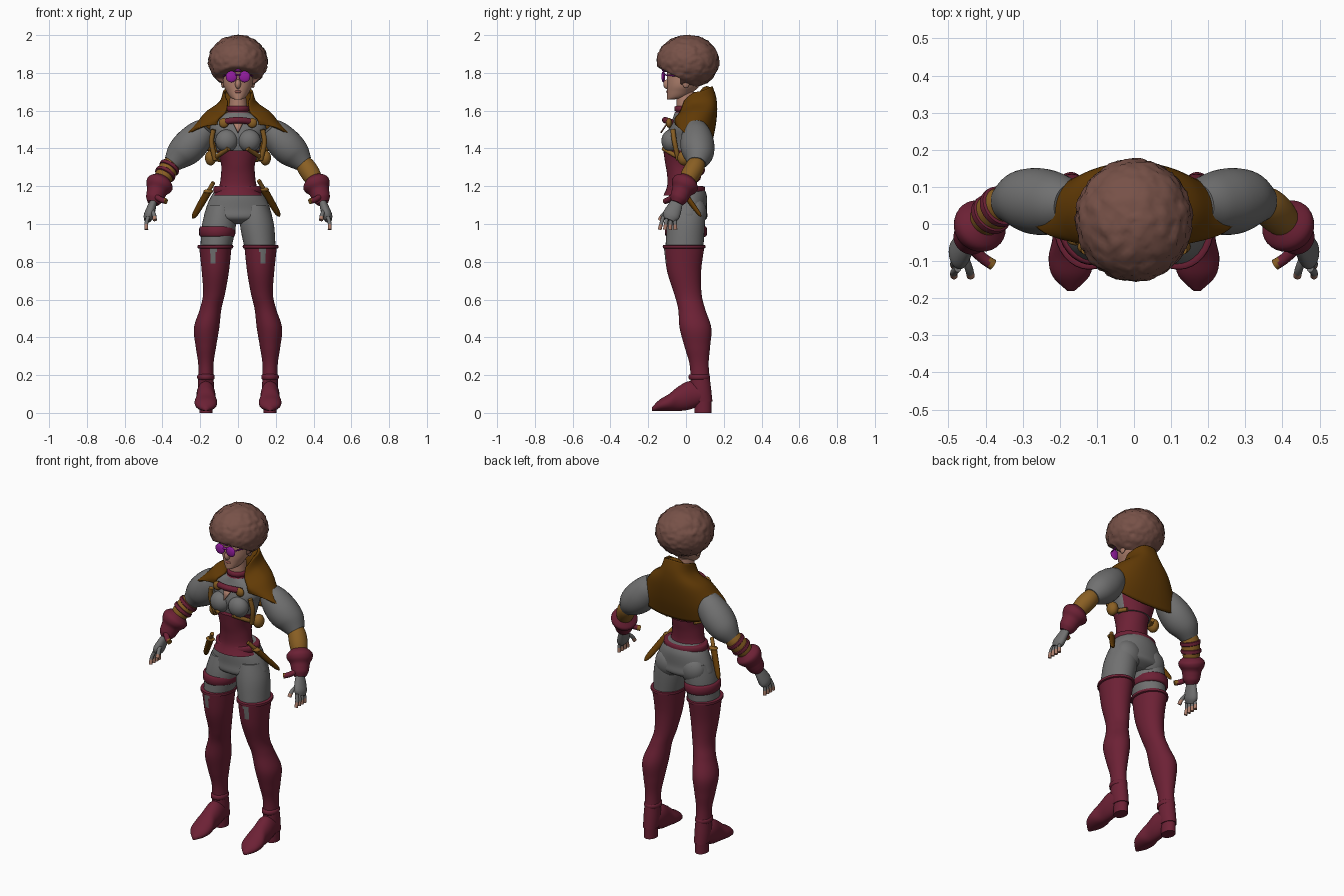
import bpy, bmesh, math
from mathutils import Vector, Matrix, noise

if "Cube" in bpy.data.objects:
    bpy.data.objects.remove(bpy.data.objects["Cube"], do_unlink=True)


def material(name, *rgb):
    m = bpy.data.materials.new(name)
    colour = [(c / 255) ** 2.2 for c in rgb] + [1]
    m.use_nodes = True
    m.diffuse_color = colour
    m.node_tree.nodes["Principled BSDF"].inputs["Base Color"].default_value = colour
    return m


HAIR = material("hair brown", 118, 82, 73)
SKIN = material("warm skin", 172, 126, 108)
GREY = material("grey cloth", 112, 112, 112)
RED = material("crimson leather", 108, 38, 56)
CAPE = material("dark brown cloth", 98, 61, 14)
TAN = material("tan leather", 136, 95, 40)
PURPLE = material("purple glass", 146, 34, 158)
LIPS = material("lip colour", 140, 84, 78)
X, Y, Z = Vector((1, 0, 0)), Vector((0, 1, 0)), Vector((0, 0, 1))


def finish(name, bm, mats, mirror=False, rule=None):
    """Turn a bmesh into a smooth object; rule(centre) picks the material slot."""
    bmesh.ops.recalc_face_normals(bm, faces=bm.faces)
    if rule:
        for face in bm.faces:
            face.material_index = int(rule(face.calc_center_median()))
    mesh = bpy.data.meshes.new(name)
    bm.to_mesh(mesh)
    bm.free()
    for m in mats:
        mesh.materials.append(m)
    mesh.shade_smooth()
    mesh.set_sharp_from_angle(angle=math.radians(50))
    ob = bpy.data.objects.new(name, mesh)
    bpy.context.scene.collection.objects.link(ob)
    if mirror:
        ob.modifiers.new("mirror", "MIRROR")
    return ob


def spline(rows, steps):
    """Catmull-Rom curve through rows of numbers."""
    rows = [Vector(row) for row in rows]
    last, out = len(rows) - 1, []
    for i in range(last):
        a, b, c, d = rows[max(i - 1, 0)], rows[i], rows[i + 1], rows[min(i + 2, last)]
        for s in range(steps):
            t = s / steps
            out.append(b + (c - a) * (t / 2) + (a * 2 - b * 5 + c * 4 - d) * (t * t / 2)
                       + (b * 3 - a - c * 3 + d) * (t ** 3 / 2))
    return out + [rows[last]]


def loft(name, rows, *mats, axes=None, mirror=False, rule=None, segs=32, steps=5):
    """Skin elliptical rings (x, y, z, ra, rb); rings follow the path unless axes are fixed."""
    rings = spline(rows, steps)
    bm, previous = bmesh.new(), None
    for i, row in enumerate(rings):
        if axes:
            u, v = axes
        else:
            along = Vector((rings[min(i + 1, len(rings) - 1)] - rings[max(i - 1, 0)])[:3]).normalized()
            v = (Y - along * along.dot(Y)).normalized()
            u = v.cross(along)
        centre, ring = Vector(row[:3]), []
        for k in range(segs):
            angle = math.tau * k / segs
            ring.append(bm.verts.new(centre + u * (math.cos(angle) * row[3]) + v * (math.sin(angle) * row[4])))
        if previous:
            for k in range(segs):
                n = (k + 1) % segs
                bm.faces.new((previous[k], previous[n], ring[n], ring[k]))
        else:
            bm.faces.new(ring)
        previous = ring
    bm.faces.new(previous)
    return finish(name, bm, mats, mirror, rule)


def trunk(name, rows, *mats, y=0, **options):
    """Upright body part from (height, half width, half depth) rows."""
    return loft(name, [(0, y, *row) for row in rows], *mats, axes=(X, Y), **options)


def tube(name, points, radius, *mats, **options):
    return loft(name, [(*p, radius, radius) for p in points], *mats, segs=12, **options)


def band(name, centre, width, depth, height, mat, axis=Z, mirror=False):
    """Strap with rounded lips around an axis."""
    rows = []
    for side, inset in ((-1, .01), (-.7, 0), (.7, 0), (1, .01)):
        rows.append((*(Vector(centre) + axis * (side * height / 2)), width - inset, depth - inset))
    loft(name, rows, mat, mirror=mirror, steps=2)


def ball(name, loc, size, mat, mirror=False):
    bm = bmesh.new()
    bmesh.ops.create_uvsphere(bm, u_segments=24, v_segments=16, radius=1,
                              matrix=Matrix.LocRotScale(Vector(loc), None, Vector(size)))
    return finish(name, bm, [mat], mirror)


# Head (the face line stays level while the depth grows), face and neck
skull = [(1.66, .02, .02), (1.67, .04, .05), (1.7, .06, .07), (1.75, .08, .09), (1.87, .08, .1)]
loft("head", [(0, depth - .1, z, width, depth) for z, width, depth in skull], SKIN, axes=(X, Y))
ball("nose", (0, -.1, 1.74), (.015, .02, .025), SKIN)
ball("lips", (0, -.09, 1.7), (.02, .015, .01), LIPS)
ball("ears", (.08, 0, 1.75), (.01, .02, .03), SKIN, mirror=True)
trunk("neck", [(1.5, .06, .05), (1.6, .05, .05), (1.7, .04, .05)], SKIN)
for z in (1.58, 1.61):
    band("choker", (0, 0, z), .06, .06, .03, RED)

# Hair: lumpy ball pressed back around the face
bm = bmesh.new()
bmesh.ops.create_icosphere(bm, subdivisions=5, radius=1)
for vert in bm.verts:
    d = vert.co.normalized()
    lump = 1 + .04 * noise.noise(d * 5) + .03 * noise.noise(d * 11)
    p = Vector((d.x * .157, d.y * .165, d.z * .14)) * lump + Vector((0, .01, 1.86))
    pressed = min(max((1.84 - p.z) / .07, 0), 1)
    p.y = max(p.y, -.17 + .14 * pressed)
    vert.co = p
finish("hair", bm, [HAIR])

# Round glasses with a forehead jewel
ball("glasses_lenses", (.035, -.12, 1.78), (.03, .01, .03), PURPLE, mirror=True)
ball("glasses_bridge", (0, -.12, 1.79), (.02, .01, .005), PURPLE)
tube("glasses_arms", [(.06, -.12, 1.79), (.09, 0, 1.78)], .004, PURPLE, mirror=True)
ball("forehead_jewel", (0, -.11, 1.82), (.02, .02, .015), PURPLE)

# Torso: blouse with a leather back, bust, corset, hips
trunk("blouse", [(1.34, .1, .08), (1.45, .13, .1), (1.51, .15, .09), (1.56, .12, .07), (1.59, .06, .06)],
      GREY, RED, rule=lambda c: c.y > .03 and abs(c.x) < .13)
ball("bust", (.06, -.08, 1.44), (.06, .05, .06), GREY, mirror=True)
trunk("corset", [(1.15, .13, .1), (1.2, .1, .08), (1.26, .09, .08), (1.32, .09, .09), (1.39, .11, .1)], RED, y=-.02)
band("hip_belt", (0, 0, 1.18), .13, .1, .04, RED)
trunk("hips", [(1.2, .1, .08), (1.15, .14, .1), (1.08, .17, .1), (1.03, .17, .1), (1, .06, .05)], GREY, y=.01)
ball("seat_curves", (.08, .05, 1.06), (.08, .06, .08), GREY, mirror=True)
bm = bmesh.new()
bm.faces.new([bm.verts.new(p) for p in ((-.03, -.09, 1.54), (.03, -.09, 1.54), (0, -.13, 1.48))])
neckline = finish("neckline", bm, [SKIN])
neckline.modifiers.new("thickness", "SOLIDIFY").thickness = .008

# Thighs, with a strap on the right one
loft("thighs", [(.09, .01, 1.1, .07, .09), (.1, 0, 1, .09, .1), (.12, -.01, .85, .08, .1)], GREY, axes=(X, Y), mirror=True)
band("thigh_strap", (-.11, 0, .96), .095, .11, .055, RED)


# Tall boots: legs swing outward below the knee, with a grey notch at the top front
def leg_x(z):
    swing = min(max((.7 - z) / .3, 0), 1)
    return .12 + .05 * swing * swing * (3 - 2 * swing)


def boot_notch(c):
    return c.z > .8 and c.y < -.03 and abs(c.x - .13) < .012 + max(c.z - .84, 0) / 5


calf = [(.88, -.01, .086), (.75, -.01, .072), (.63, .01, .058), (.55, .03, .057), (.45, .05, .067),
        (.35, .06, .054), (.25, .07, .04), (.12, .08, .043), (.06, .09, .04)]
loft("boot_legs", [(leg_x(z), y, z, width, width * 1.25) for z, y, width in calf], RED, GREY,
     axes=(X, Y), mirror=True, rule=boot_notch, segs=56, steps=7)
band("boot_rims", (.12, -.01, .88), .094, .112, .02, RED, mirror=True)
band("ankle_folds", (.17, .07, .19), .045, .055, .03, RED, mirror=True)
sole = [(.13, .02, .06), (.09, .04, .1), (.02, .05, .15), (-.04, .05, .13), (-.09, .06, .09), (-.14, .05, .06), (-.18, .01, .02)]
loft("boot_feet", [(.17, y, height / 2 + .01 + max(y, 0) * .4, width, height / 2) for y, width, height in sole],
     RED, axes=(X, Z), mirror=True)
loft("boot_heels", [(.17, .09, z, .035, .045) for z in (0, .04, .08)], RED, axes=(X, Y), mirror=True)

# One arm path from shoulder to knuckles; its parts are sleeves around stretches of it
ARM = spline([(.17, .05, 1.51), (.25, .06, 1.42), (.34, .06, 1.33), (.41, 0, 1.22), (.45, -.05, 1.11), (.48, -.09, 1.02)], 20)


def arm(t):
    return Vector(ARM[round(t * 20)])


def arm_part(name, start, end, mat, *radii, squash=1):
    gap = (end - start) / (len(radii) - 1)
    rows = [(*arm(start + i * gap), r * squash, r) for i, r in enumerate(radii)]
    loft(name, rows, mat, mirror=True)


arm_part("sleeves", 0, 2.1, GREY, .06, .08, .09, .08, .05)
arm_part("forearm_guards", 1.9, 3, TAN, .04, .05, .05, .04)
arm_part("cuffs", 2.8, 4, RED, .04, .07, .07, .055, .05, .045, .03)
arm_part("palms", 3.9, 5, GREY, .03, .04, .045, .03, squash=.6)
flip = Matrix.Scale(-1, 3, X)
for t in (2.3, 2.6):
    axis = (flip @ (arm(t + .1) - arm(t - .1))).normalized()
    band("right_forearm_strap", flip @ arm(t), .056, .056, .025, RED, axis=axis)
tube("cuff_tabs", [(.44, -.06, 1.15), (.41, -.09, 1.13), (.38, -.11, 1.12)], .015, RED, TAN, mirror=True,
     rule=lambda c: c.x < .39)
for i in range(4):
    spread = Vector((0, i * .02, 0))
    knuckle, tip = Vector((.475, -.12, 1.04)) + spread, Vector((.485, -.14, .97)) + spread * 1.4
    tube("finger", [knuckle, knuckle.lerp(tip, .5) + X * .005, tip], .01, GREY, SKIN, mirror=True,
         rule=lambda c: c.z < 1)
tube("thumb", [(.46, -.08, 1.08), (.445, -.12, 1.05), (.44, -.14, 1.02)], .011, GREY, SKIN, mirror=True,
     rule=lambda c: c.z < 1.04)

# Shoulder cape, open in front: rings of front and back height, half width, front and back depth
levels = spline([(1.63, 1.73, .08, -.03, .14), (1.58, 1.67, .1, -.05, .16), (1.56, 1.59, .17, -.07, .165),
                 (1.55, 1.48, .22, -.07, .15), (1.53, 1.37, .28, -.06, .12)], 5)
bm, previous, count = bmesh.new(), None, 48
for i, (front_z, back_z, width, front_y, back_y) in enumerate(levels):
    gap = .75 - .45 * i / (len(levels) - 1)
    side_z = (front_z + back_z) / 2 + .02
    row = []
    for k in range(count + 1):
        angle = gap + (math.tau - 2 * gap) * k / count
        s, c = math.sin(angle), math.cos(angle)
        end_z = front_z if c > 0 else back_z
        row.append(bm.verts.new((math.copysign(abs(s) ** .8, s) * width,
                                 (front_y + back_y) / 2 - math.copysign(abs(c) ** .85, c) * (back_y - front_y) / 2,
                                 side_z + (end_z - side_z) * abs(c) ** 1.3)))
    if previous:
        for k in range(count):
            bm.faces.new((previous[k], previous[k + 1], row[k + 1], row[k]))
    previous = row
cape = finish("shoulder_cape", bm, [CAPE])
cape.modifiers.new("thickness", "SOLIDIFY").thickness = .012
ball("hood_fold", (0, .11, 1.62), (.09, .055, .11), CAPE)

# Cape clasp, harness straps, pouches
tube("clasp_bar", [(-.08, -.08, 1.54), (0, -.11, 1.55), (.08, -.08, 1.54)], .017, RED)
ball("clasp_studs", (.075, -.09, 1.535), (.026, .016, .026), TAN, mirror=True)
tube("chest_straps", [(.05, -.12, 1.4), (.12, -.03, 1.35), (.09, .05, 1.34)], .012, TAN, mirror=True)
tube("side_straps", [(.13, -.07, 1.5), (.14, -.06, 1.43), (.12, -.04, 1.34)], .013, TAN, mirror=True)
ball("side_pouches", (.145, -.01, 1.35), (.03, .035, .04), TAN, mirror=True)

# Daggers hung at the hips
for side, hilt, tip in (("left", (.11, -.06, 1.23), (.22, .08, 1.04)), ("right", (-.13, -.06, 1.22), (-.24, .03, 1.03))):
    hilt, tip = Vector(hilt), Vector(tip)
    guard = hilt.lerp(tip, .25)
    loft(side + "_dagger_sheath", [(*guard, .02, .015), (*guard.lerp(tip, .8), .016, .011), (*tip, .004, .003)], CAPE, segs=12)
    tube(side + "_dagger_grip", [hilt, guard], .011, TAN)
    ball(side + "_dagger_guard", guard, (.026, .02, .012), TAN)
